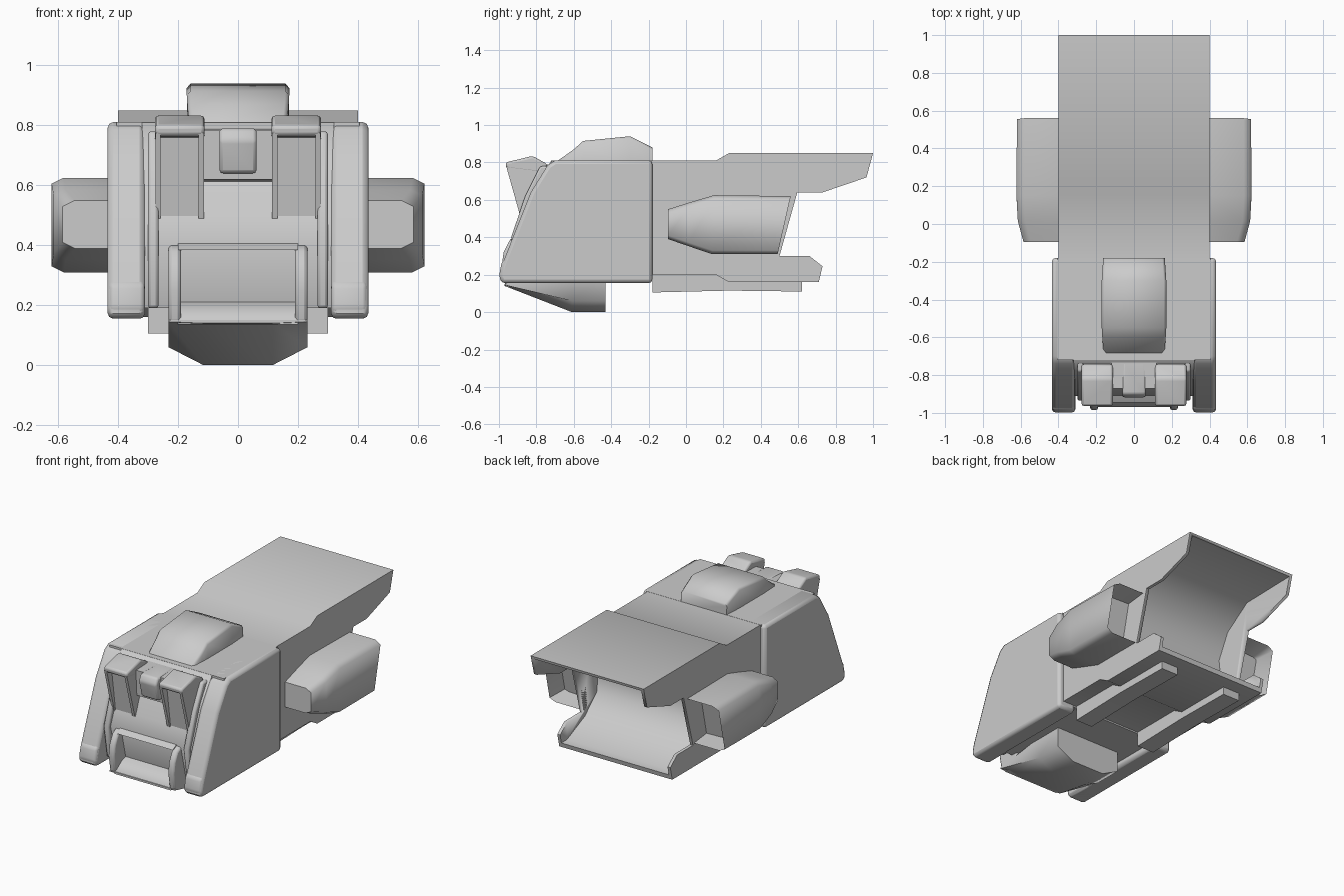
import bpy, bmesh, math
from mathutils import Vector


def finish(name, bm, bevel=0.0, mirror=False, segments=2):
    bmesh.ops.recalc_face_normals(bm, faces=bm.faces)
    me = bpy.data.meshes.new(name)
    bm.to_mesh(me)
    bm.free()
    ob = bpy.data.objects.new(name, me)
    bpy.context.collection.objects.link(ob)
    if bevel:
        m = ob.modifiers.new("bevel", 'BEVEL')
        m.width, m.segments = bevel, segments
        m.limit_method, m.angle_limit = 'ANGLE', math.radians(35)
    if mirror:
        ob.modifiers.new("mirror", 'MIRROR').use_mirror_merge = False
    bpy.ops.object.select_all(action='DESELECT')
    bpy.context.view_layer.objects.active = ob
    ob.select_set(True)
    bpy.ops.object.shade_smooth_by_angle(angle=math.radians(65))
    return ob


def loft(rings):
    """Closed skin through equal-length rings of 3D points."""
    bm = bmesh.new()
    rows = [[bm.verts.new(p) for p in r] for r in rings]
    n = len(rows[0])
    for a, b in zip(rows, rows[1:]):
        for i in range(n):
            j = (i + 1) % n
            bm.faces.new((a[i], a[j], b[j], b[i]))
    bm.faces.new(rows[0])
    end = bm.faces.new(rows[-1])
    return bm, end


def prism(name, profile, x0, x1, bevel=0.0, mirror=False):
    """Side profile (y, z) extruded from x0 to x1."""
    bm, _ = loft([[(x, y, z) for y, z in profile] for x in (x0, x1)])
    return finish(name, bm, bevel, mirror)


# Cab: recessed face core, full-width roof block, and side walls
prism("cab_core", [(-0.86, 0.19), (-0.91, 0.40), (-0.87, 0.50), (-0.81, 0.66),
                   (-0.72, 0.81), (-0.6, 0.81), (-0.6, 0.19)], -0.32, 0.32)
prism("cab_body", [(-0.72, 0.811), (-0.18, 0.811), (-0.18, 0.19), (-0.72, 0.19)],
      -0.405, 0.405)
prism("cab_side", [(-0.985, 0.155), (-1.0, 0.19), (-0.985, 0.25), (-0.83, 0.64),
                   (-0.74, 0.785), (-0.70, 0.811), (-0.18, 0.811), (-0.18, 0.155)],
      0.31, 0.435, 0.03, True)
prism("pillar_foot", [(-0.98, 0.155), (-1.0, 0.19), (-0.985, 0.27), (-0.95, 0.295),
                      (-0.8, 0.295), (-0.8, 0.155)], 0.312, 0.43, 0.015, True)

# Inner front panel strips beside the face
prism("face_strip", [(-0.90, 0.19), (-0.935, 0.40), (-0.86, 0.62), (-0.78, 0.78),
                     (-0.7, 0.78), (-0.7, 0.19)], 0.265, 0.30, 0.01, True)

# Rear body: continuous side profile, hollowed out from the back
body = prism("rear_body", [(-0.20, 0.81), (0.16, 0.81), (0.23, 0.85), (1.0, 0.85),
                           (0.965, 0.72), (0.73, 0.64), (0.595, 0.64), (0.50, 0.30),
                           (0.66, 0.30), (0.73, 0.245), (0.71, 0.16), (0.23, 0.16),
                           (0.16, 0.20), (-0.20, 0.20)], -0.4, 0.4)
cutter = prism("bay_cutter", [(1.1, 0.835), (0.60, 0.825), (0.42, 0.70), (0.34, 0.54),
                              (0.36, 0.38), (0.48, 0.27), (0.66, 0.19), (1.1, 0.18)],
               -0.38, 0.38)
cutter.hide_render = True
cutter.hide_set(True)
cut = body.modifiers.new("rear_bay", 'BOOLEAN')
cut.object, cut.operation, cut.solver = cutter, 'DIFFERENCE', 'EXACT'

# Roof hump
hump = [(-0.72, 0.785, 0.155), (-0.60, 0.87, 0.165), (-0.55, 0.915, 0.168),
        (-0.30, 0.94, 0.168), (-0.18, 0.88, 0.16)]
bm, _ = loft([[(-w, y, 0.77), (-w - 0.003, y, z - 0.015), (-w + 0.01, y, z),
               (w - 0.01, y, z), (w + 0.003, y, z - 0.015), (w, y, 0.77)]
              for y, z, w in hump])
finish("roof_hump", bm)

# Lamp housings: hood over a slot with tapering cheeks
prism("lamp_hood", [(-0.965, 0.80), (-0.96, 0.765), (-0.75, 0.74), (-0.74, 0.79),
                    (-0.82, 0.835)], 0.112, 0.277, 0.012, True)
cheek = [(-0.96, 0.775), (-0.88, 0.49), (-0.80, 0.49), (-0.75, 0.775)]
prism("lamp_inner_cheek", cheek, 0.114, 0.132, 0, True)
prism("lamp_outer_cheek", cheek, 0.258, 0.276, 0, True)
prism("lamp_panel", [(-0.91, 0.77), (-0.87, 0.49), (-0.8, 0.49), (-0.75, 0.77)],
      0.13, 0.26, 0, True)
prism("brow_block", [(-0.90, 0.79), (-0.92, 0.75), (-0.89, 0.64), (-0.78, 0.64),
                     (-0.73, 0.79)], -0.062, 0.062, 0.012)
prism("brow_bar", [(-0.87, 0.785), (-0.86, 0.62), (-0.78, 0.60), (-0.72, 0.79)],
      -0.12, 0.12)

# Mouth frame: cheeks, upper lip and lower sill
prism("mouth_cheek", [(-0.965, 0.14), (-0.985, 0.25), (-0.975, 0.32), (-0.945, 0.38),
                      (-0.91, 0.40), (-0.82, 0.40), (-0.82, 0.14)],
      0.19, 0.232, 0.012, True)
prism("mouth_lip", [(-0.945, 0.385), (-0.92, 0.40), (-0.86, 0.43), (-0.86, 0.385)],
      -0.2, 0.2)
prism("mouth_sill", [(-0.965, 0.135), (-0.965, 0.155), (-0.90, 0.20), (-0.83, 0.22),
                     (-0.83, 0.135)], -0.2, 0.2)

# Chin keel
keel = [(-0.97, 0.15, 0.145, 0.14), (-0.61, 0.20, 0.06, 0.0), (-0.43, 0.20, 0.06, 0.0)]
bm, _ = loft([[(-0.232, y, t), (-0.232, y, s), (-0.115, y, b),
               (0.115, y, b), (0.232, y, s), (0.232, y, t)] for y, t, s, b in keel])
finish("chin_keel", bm)

# Belly rails
prism("belly_rail", [(-0.18, 0.105), (-0.18, 0.21), (0.16, 0.205), (0.23, 0.17),
                     (0.62, 0.17), (0.62, 0.11), (0.23, 0.115)], 0.18, 0.30, 0, True)


# Side engine pods with recessed exhausts
def pod_ring(yt, yb, x1, z0, z1, cx=0.04, cz=0.02):
    pts = [(0.38, z0), (x1 - cx, z0), (x1, z0 + cz), (x1, z1 - cz), (x1 - cx, z1),
           (0.38, z1)]
    return [(x, yb + (yt - yb) * (z - z0) / (z1 - z0), z) for x, z in pts]


bm, end = loft([pod_ring(-0.095, -0.095, 0.585, 0.39, 0.55),
                pod_ring(0.015, 0.015, 0.615, 0.352, 0.585),
                pod_ring(0.15, 0.14, 0.622, 0.31, 0.625),
                pod_ring(0.56, 0.49, 0.62, 0.31, 0.62)])
bm.normal_update()
bmesh.ops.inset_region(bm, faces=[end], thickness=0.022)
bmesh.ops.translate(bm, verts=end.verts, vec=Vector((0, -0.13, 0)))
finish("engine_pod", bm, mirror=True)
